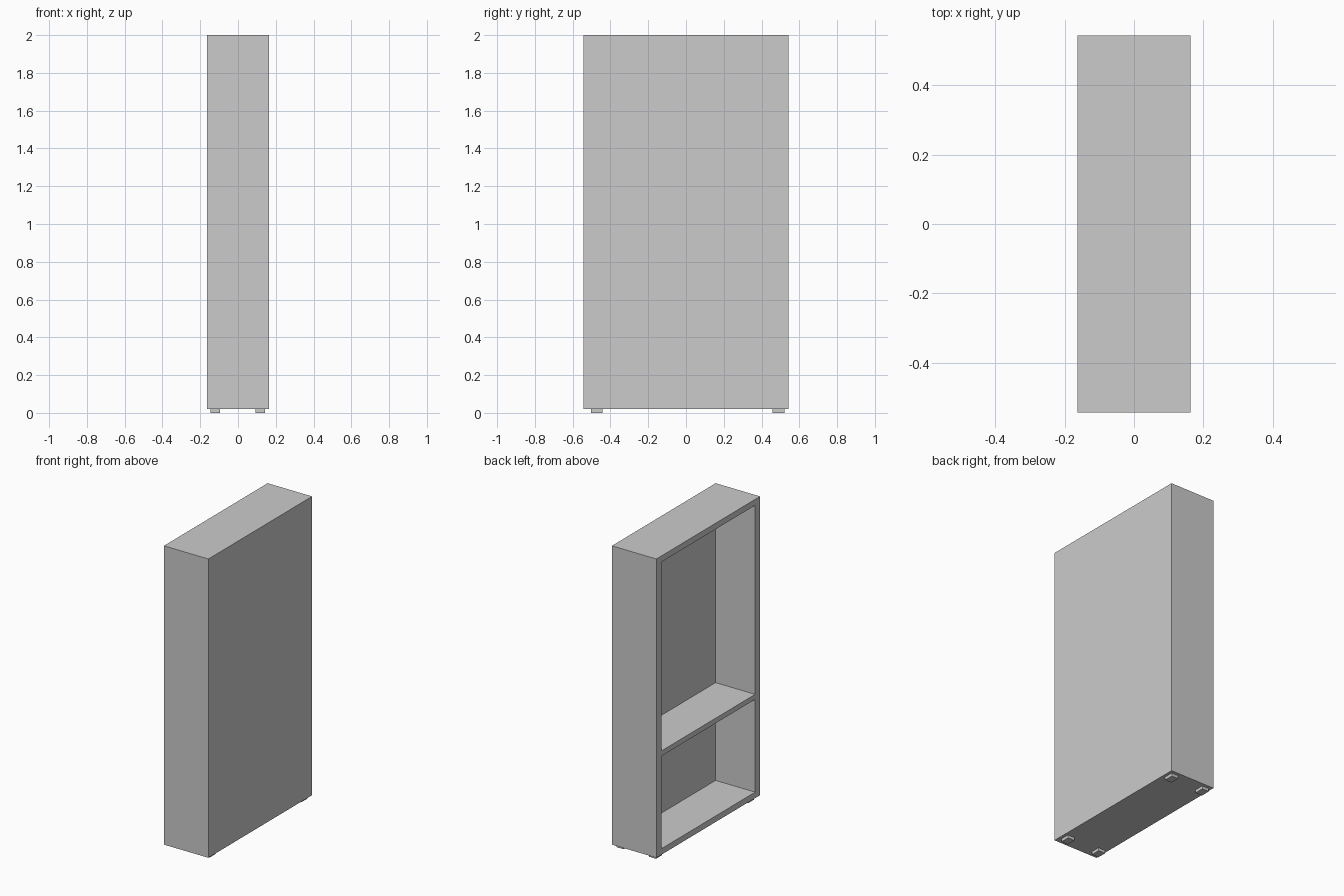
import bpy, bmesh
from mathutils import Vector

if "Cube" in bpy.data.objects:
    bpy.data.objects.remove(bpy.data.objects["Cube"])

# Overall sizes
HX, HY = 0.163, 0.543          # half depth, half width
Z0, Z1 = 0.02, 2.0             # cabinet bottom and top
SIDE, RIM, BACK = 0.052, 0.04, 0.036


def add_object(name, bm):
    bmesh.ops.recalc_face_normals(bm, faces=bm.faces)
    mesh = bpy.data.meshes.new(name)
    bm.to_mesh(mesh)
    bm.free()
    obj = bpy.data.objects.new(name, mesh)
    bpy.context.collection.objects.link(obj)
    return obj


def box_bmesh(lo, hi):
    lo, hi = Vector(lo), Vector(hi)
    bm = bmesh.new()
    bmesh.ops.create_cube(bm, size=1)
    bmesh.ops.scale(bm, vec=hi - lo, verts=bm.verts)
    bmesh.ops.translate(bm, vec=(lo + hi) / 2, verts=bm.verts)
    return bm


# Cabinet body: a box whose left (-x) face is inset and pushed inwards
bm = box_bmesh((-HX, -HY, Z0), (HX, HY, Z1))
opening = min(bm.faces, key=lambda f: f.calc_center_median().x)
bmesh.ops.inset_individual(bm, faces=[opening], thickness=RIM)
for v in opening.verts:
    v.co.y = (HY - SIDE) * (1 if v.co.y > 0 else -1)
    v.co.z = Z1 - RIM if v.co.z > 1 else Z0 + RIM
pushed = bmesh.ops.extrude_discrete_faces(bm, faces=[opening])["faces"][0]
for v in pushed.verts:
    v.co.x = HX - BACK
add_object("cabinet_body", bm)

# Fixed shelf, flush with the open side
add_object("shelf", box_bmesh((-HX, SIDE - HY, 0.674), (HX - BACK, HY - SIDE, 0.708)))

# Four low feet
for xname, x in (("open_side", -0.12), ("back_side", 0.118)):
    for yname, y in (("front", -0.473), ("rear", 0.49)):
        add_object(f"foot_{yname}_{xname}",
                   box_bmesh((x - 0.025, y - 0.031, 0), (x + 0.025, y + 0.031, Z0)))
